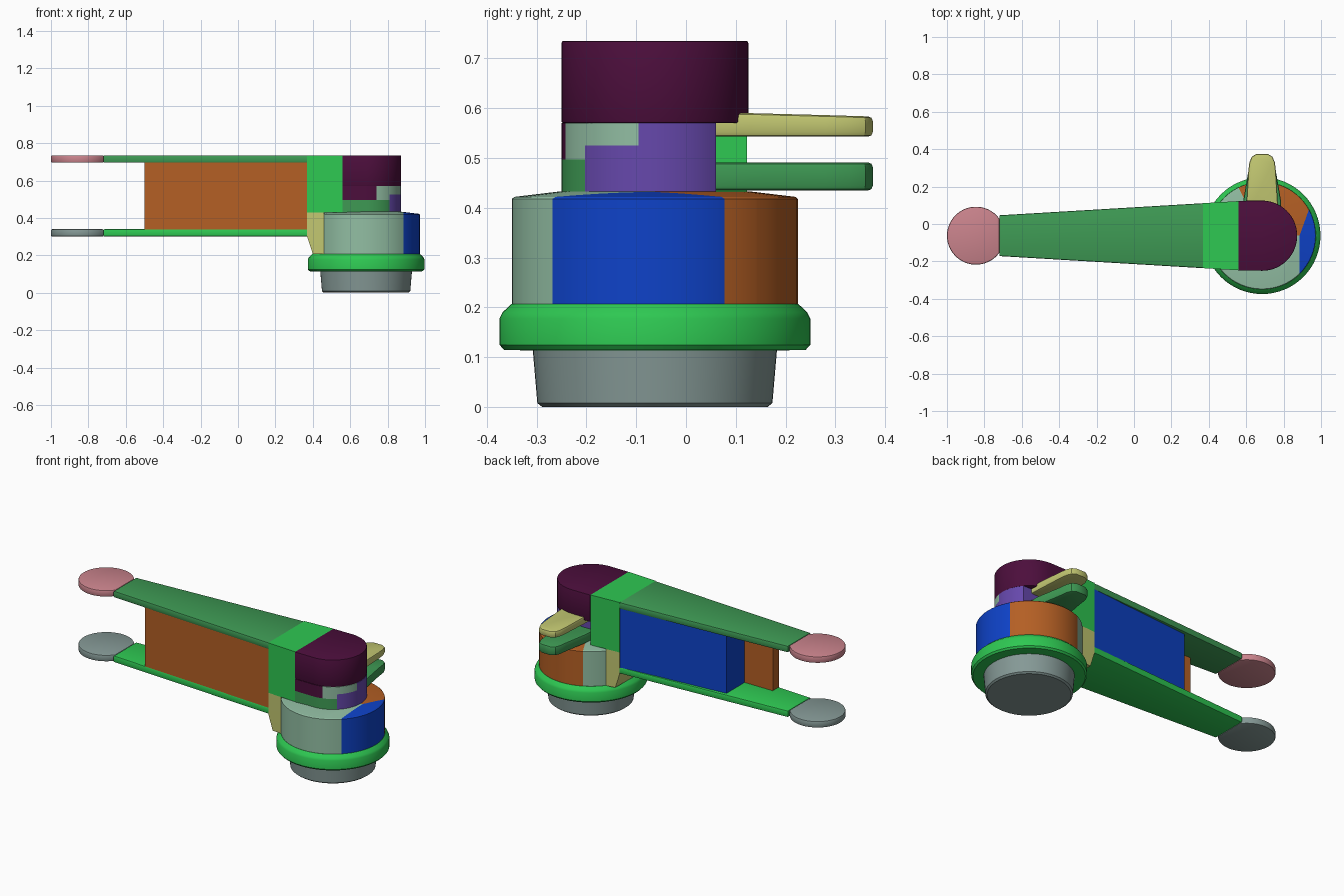
import bpy, bmesh, math
from mathutils import Vector

cube = bpy.data.objects.get("Cube")
if cube:
    bpy.data.objects.remove(cube, do_unlink=True)

# Tower axis
CX, CY = 0.685, -0.0625


def make_material(name, rgb):
    lin = [((c / 255 + 0.055) / 1.055) ** 2.4 if c > 10 else c / 255 / 12.92 for c in rgb]
    m = bpy.data.materials.new(name)
    m.use_nodes = True
    m.diffuse_color = (*lin, 1)
    m.node_tree.nodes["Principled BSDF"].inputs["Base Color"].default_value = (*lin, 1)
    return m


MATS = {n: make_material(n, c) for n, c in {
    "plum": (76, 14, 60), "violet": (102, 72, 172), "sage": (146, 190, 163),
    "grey": (133, 153, 150), "bright green": (46, 200, 82), "dark green": (62, 154, 84),
    "olive": (194, 199, 113), "orange brown": (180, 95, 36), "blue": (14, 66, 200),
    "pink": (203, 132, 141)}.items()}


def finish(name, bm, colours, cuts=(), rule=None):
    """Cut along planes, colour faces by rule, and make the object."""
    for co, no in cuts:
        bmesh.ops.bisect_plane(bm, geom=bm.verts[:] + bm.edges[:] + bm.faces[:],
                               plane_co=co, plane_no=no, dist=1e-5)
    bmesh.ops.recalc_face_normals(bm, faces=bm.faces[:])
    if rule:
        for f in bm.faces:
            f.material_index = colours.index(rule(f.calc_center_median()))
    me = bpy.data.meshes.new(name)
    bm.to_mesh(me)
    bm.free()
    for c in colours:
        me.materials.append(MATS[c])
    ob = bpy.data.objects.new(name, me)
    bpy.context.collection.objects.link(ob)
    bpy.ops.object.select_all(action='DESELECT')
    ob.select_set(True)
    bpy.context.view_layer.objects.active = ob
    bpy.ops.object.shade_smooth_by_angle(angle=math.radians(30))
    return ob


def prism(name, outline, z0, z1, colours, bevel=0.0, skip=None, cuts=(), rule=None):
    """Extrude an xy outline; bevel its rims except edges lying on x = skip."""
    bm = bmesh.new()
    face = bm.faces.new([bm.verts.new((x, y, z0)) for x, y in outline])
    ext = bmesh.ops.extrude_face_region(bm, geom=[face])
    bmesh.ops.translate(bm, vec=(0, 0, z1 - z0),
                        verts=[g for g in ext["geom"] if isinstance(g, bmesh.types.BMVert)])
    if bevel:
        rims = [e for e in bm.edges
                if abs(e.verts[0].co.z - e.verts[1].co.z) < 1e-6
                and not (skip is not None and all(abs(v.co.x - skip) < 1e-4 for v in e.verts))]
        bmesh.ops.bevel(bm, geom=rims, offset=bevel, segments=2, profile=0.5, affect='EDGES')
    return finish(name, bm, colours, cuts, rule)


def lathe(name, profile, colours, cuts=(), rule=None, n=64):
    """Revolve (radius, z) points round the tower axis."""
    bm = bmesh.new()
    rings = [[bm.verts.new((CX + r * math.cos(math.tau * i / n),
                            CY + r * math.sin(math.tau * i / n), z)) for i in range(n)]
             for r, z in profile]
    for a, b in zip(rings, rings[1:]):
        for i in range(n):
            j = (i + 1) % n
            bm.faces.new((a[i], a[j], b[j], b[i]))
    bm.faces.new(rings[0])
    bm.faces.new(rings[-1])
    return finish(name, bm, colours, cuts, rule)


def half(x):
    """Half width of the tapered arm at x."""
    return 0.109 + (x + 0.72) * (0.185 - 0.109) / 1.28


def taper(x0, x1):
    return [(x0, CY - half(x0)), (x1, CY - half(x1)), (x1, CY + half(x1)), (x0, CY + half(x0))]


def arc(cx, cy, r, a0, a1, n=24):
    return [(cx + r * math.cos(math.radians(a0 + (a1 - a0) * i / n)),
             cy + r * math.sin(math.radians(a0 + (a1 - a0) * i / n))) for i in range(n + 1)]


# Foot and flange
lathe("foot", [(0.226, 0), (0.236, 0.008), (0.246, 0.125)], ["grey"])
lathe("flange", [(0.235, 0.113), (0.303, 0.115), (0.312, 0.125), (0.312, 0.178),
                 (0.306, 0.19), (0.288, 0.207), (0.2, 0.207)], ["bright green"])


# Drum with coloured sectors
def drum_colour(c):
    dx, dy = c.x - CX, c.y - CY
    if dx > 0.2 + 0.36 * max(dy, 0):
        return "blue"
    if dy > 0 and math.degrees(math.atan2(dy, dx)) < 116:
        return "orange brown"
    return "sage"


a = math.radians(116)
lathe("drum", [(0.287, 0.2), (0.287, 0.418), (0.282, 0.422), (0.19, 0.433)],
      ["sage", "blue", "orange brown"],
      [((CX + 0.2, CY, 0), (1, 0, 0)), ((CX, CY, 0), (0, 1, 0)),
       ((CX + 0.2, CY, 0), (1, -0.36, 0)),
       ((CX, CY, 0), (-math.sin(a), math.cos(a), 0))], drum_colour)

# Fork arms with round tips
for side, z0, z1, arm, tip in (("upper", 0.695, 0.735, "dark green", "pink"),
                               ("lower", 0.3, 0.34, "bright green", "grey")):
    prism(side + "_arm", taper(-0.72, 0.37), z0, z1, [arm], 0.007, 0.37)
    prism(side + "_arm_tip", arc(-0.845, CY, 0.155, 36, 324, 40), z0, z1, [tip], 0.007, -0.72)

# Web panels between the arms
prism("front_web", [(-0.5, CY - half(-0.5) + 0.002), (0.37, CY - half(0.37) + 0.002),
                    (0.37, CY - 0.06), (-0.5, CY - 0.06)], 0.335, 0.7, ["orange brown"])
prism("back_web", [(-0.31, CY - 0.06), (0.37, CY - 0.06), (0.37, CY + 0.172),
                   (-0.31, CY + 0.115)], 0.335, 0.7, ["blue"])

# Upright joining the upper arm to the tower
prism("upright", taper(0.37, 0.56), 0.43, 0.735, ["bright green"])

# Gusset joining the lower arm to the drum
gusset = prism("gusset", taper(0.37, 0.46), 0.207, 0.43, ["olive"],
               cuts=[((0, 0, 0.3), (0, 0, 1))])
for v in gusset.data.vertices:
    if v.co.z < 0.25 and v.co.x < 0.4:
        v.co.x = 0.4

# Tower cap
prism("tower_cap", [(0.56, CY - 0.1865)] + arc(CX, CY, 0.1875, -90, 90, 32)
      + [(0.56, CY + 0.1865)], 0.57, 0.735, ["plum"], 0.004, 0.56)


# Tower neck, cut back behind to leave room for the levers
def neck_colour(c):
    if c.y > 0.055:
        return "violet"
    if c.x < 0.74:
        return "plum" if c.z > 0.497 else "dark green"
    if c.y < -0.203:
        return "sage" if c.z > 0.497 else "dark green"
    if c.y < -0.095:
        return "sage" if c.z > 0.525 else "violet"
    return "violet"


end = math.degrees(math.asin((0.06 - CY) / 0.1875))
prism("tower_neck", [(0.56, CY - 0.1865)] + arc(CX, CY, 0.1875, -90, end, 28) + [(0.56, 0.06)],
      0.425, 0.57, ["violet", "plum", "sage", "dark green"],
      cuts=[((0, 0, 0.497), (0, 0, 1)), ((0, 0, 0.525), (0, 0, 1)), ((0.74, 0, 0), (1, 0, 0)),
            ((0, -0.203, 0), (0, 1, 0)), ((0, -0.095, 0), (0, 1, 0))], rule=neck_colour)


# Pair of levers behind the tower
def lever(name, base, z0, z1, colour):
    side = [(base, 0.04), (base - 0.005, 0.13), (0.074, 0.28), (0.068, 0.33),
            (0.055, 0.36), (0.03, 0.375)]
    outline = [(CX + x, y) for x, y in side] + [(CX - x, y) for x, y in reversed(side)]
    return prism(name, outline, z0, z1, [colour], 0.009)


lever("lower_lever", 0.105, 0.435, 0.491, "dark green")
top = lever("upper_lever", 0.088, 0.543, 0.59, "olive")
for v in top.data.vertices:
    if v.co.z > 0.567:
        v.co.z -= 0.03 * max(v.co.y - 0.15, 0)
